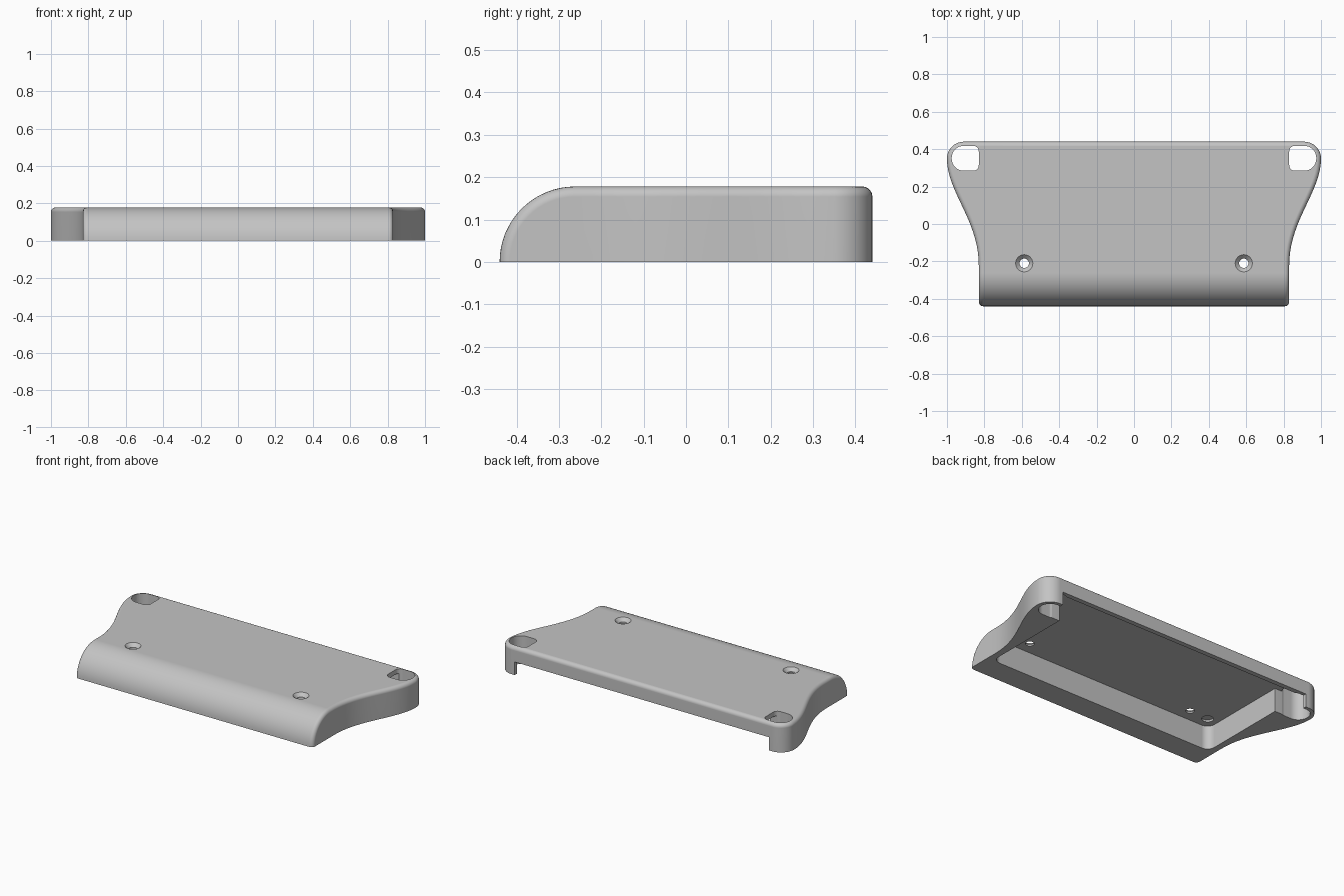
import bpy, bmesh, math
from mathutils import Vector
from mathutils.geometry import interpolate_bezier

cube = bpy.data.objects.get("Cube")
if cube:
    bpy.data.objects.remove(cube, do_unlink=True)

HEIGHT = 0.178      # overall height, also the front curve radius
CEILING = 0.148     # underside of the top plate
BACK = 0.44
FRONT_FLAT = HEIGHT - BACK

grey = bpy.data.materials.new("light_grey")
grey.use_nodes = True
colour = (0.55, 0.55, 0.55, 1)
grey.diffuse_color = colour
grey.node_tree.nodes["Principled BSDF"].inputs["Base Color"].default_value = colour


def to_object(name, bm):
    bmesh.ops.recalc_face_normals(bm, faces=bm.faces[:])
    mesh = bpy.data.meshes.new(name)
    bm.to_mesh(mesh)
    bm.free()
    mesh.materials.append(grey)
    obj = bpy.data.objects.new(name, mesh)
    bpy.context.collection.objects.link(obj)
    return obj


def rounded(corners, steps=8):
    """Polygon from (x, y, radius) corners, each right angle rounded by an arc."""
    pts = []
    for i, (x, y, r) in enumerate(corners):
        p = Vector((x, y))
        if r == 0:
            pts.append(p)
            continue
        a = (Vector(corners[i - 1][:2]) - p).normalized() * r
        b = (Vector(corners[(i + 1) % len(corners)][:2]) - p).normalized() * r
        for k in range(steps + 1):
            t = math.pi / 2 * k / steps
            pts.append(p + a * (1 - math.sin(t)) + b * (1 - math.cos(t)))
    return pts


def prism(name, outline, z0, z1):
    bm = bmesh.new()
    low = [bm.verts.new((x, y, z0)) for x, y in outline]
    high = [bm.verts.new((x, y, z1)) for x, y in outline]
    bm.faces.new(low)
    bm.faces.new(high)
    for i in range(len(low)):
        bm.faces.new((low[i - 1], low[i], high[i], high[i - 1]))
    return to_object(name, bm)


def frustum(name, x, y, z0, z1, r0, r1):
    bm = bmesh.new()
    bmesh.ops.create_cone(bm, cap_ends=True, segments=32, radius1=r0, radius2=r1, depth=z1 - z0)
    bmesh.ops.translate(bm, verts=bm.verts[:], vec=(x, y, (z0 + z1) / 2))
    return to_object(name, bm)


def build_body():
    # Half outline: quarter-round nose, flared flank, rounded rear corner
    arc = []
    for k in range(17):
        t = math.pi / 2 * k / 16
        arc.append((0.83, FRONT_FLAT - HEIGHT * math.cos(t), HEIGHT * math.sin(t)))
    flank = interpolate_bezier(Vector((0.83, -0.22)), Vector((0.83, 0.02)),
                               Vector((1.0, 0.17)), Vector((1.0, 0.35)), 20)
    corner = []
    for k in range(1, 11):
        t = math.pi / 2 * k / 10
        corner.append((0.91 + 0.09 * math.cos(t), 0.35 + 0.09 * math.sin(t)))
    plan = [(p[0], p[1]) for p in flank] + corner

    bm = bmesh.new()
    arcs, tops, bottoms = [], [], []
    for s in (1, -1):
        a = [bm.verts.new((s * x, y, z)) for x, y, z in arc]
        top = [a[-1]] + [bm.verts.new((s * x, y, HEIGHT)) for x, y in plan]
        low = [bm.verts.new((s * x, y, 0)) for x, y in [(0.83, FRONT_FLAT)] + plan]
        bm.faces.new(a + [low[0]])
        for i in range(len(low) - 1):
            bm.faces.new((low[i], low[i + 1], top[i + 1], top[i]))
        arcs.append(a)
        tops.append(top)
        bottoms.append(low)
    (ar, al), (tr, tl), (br, bl) = arcs, tops, bottoms
    for i in range(len(ar) - 1):
        bm.faces.new((ar[i], ar[i + 1], al[i + 1], al[i]))
    bm.faces.new(tr + tl[::-1])
    bm.faces.new([ar[0]] + br + bl[::-1] + [al[0]])
    bm.faces.new((tr[-1], tl[-1], bl[-1], br[-1]))

    # Soft edge all round the top, from nose to nose
    rim = ar + tr[1:] + tl[:0:-1] + al[::-1]
    edges = [bm.edges.get((rim[i], rim[i + 1])) for i in range(len(rim) - 1)]
    bmesh.ops.recalc_face_normals(bm, faces=bm.faces[:])
    bmesh.ops.bevel(bm, geom=edges, offset=0.024, segments=5, profile=0.5,
                    affect='EDGES', clamp_overlap=False)
    return to_object("cover_shell", bm)


shell = build_body()

# Underside cavity with arms reaching into the rear corners
half = [(0.79, -0.29, 0.05), (0.79, 0.29, 0), (0.88, 0.29, 0), (0.88, 0.41, 0)]
cavity = half + [(-x, y, r) for x, y, r in half[::-1]]
cutters = [prism("cavity_cutter", rounded(cavity), -0.1, CEILING)]

# Wide notch under the rear wall
notch = [(-0.89, 0.38), (0.89, 0.38), (0.89, 0.6), (-0.89, 0.6)]
cutters.append(prism("rear_notch_cutter", notch, -0.1, 0.083))

for s in (1, -1):
    # Corner slot, countersunk screw hole and shallow round recess
    slot = [(0.83, 0.285, 0.03), (0.975, 0.285, 0.065),
            (0.975, 0.418, 0.065), (0.83, 0.418, 0.03)]
    slot = rounded([(s * x, y, r) for x, y, r in slot])
    cutters.append(prism("corner_slot_cutter", slot, -0.1, 0.3))
    cutters.append(frustum("screw_hole_cutter", s * 0.587, -0.21, 0.1, 0.3, 0.025, 0.025))
    cutters.append(frustum("countersink_cutter", s * 0.587, -0.21, 0.156, 0.182, 0.024, 0.05))
    cutters.append(frustum("recess_cutter", s * 0.72, -0.215, 0.1, 0.16, 0.034, 0.034))

bpy.context.view_layer.objects.active = shell
for cutter in cutters:
    cutter.hide_render = True
    cut = shell.modifiers.new("cut", 'BOOLEAN')
    cut.operation = 'DIFFERENCE'
    cut.solver = 'EXACT'
    cut.object = cutter
    bpy.ops.object.modifier_apply(modifier=cut.name)
    bpy.data.objects.remove(cutter, do_unlink=True)

# Smooth curves, crisp edges
bpy.ops.object.select_all(action='DESELECT')
shell.select_set(True)
bpy.ops.object.shade_smooth_by_angle(angle=math.radians(30))
weighted = shell.modifiers.new("even_shading", 'WEIGHTED_NORMAL')
weighted.keep_sharp = True
